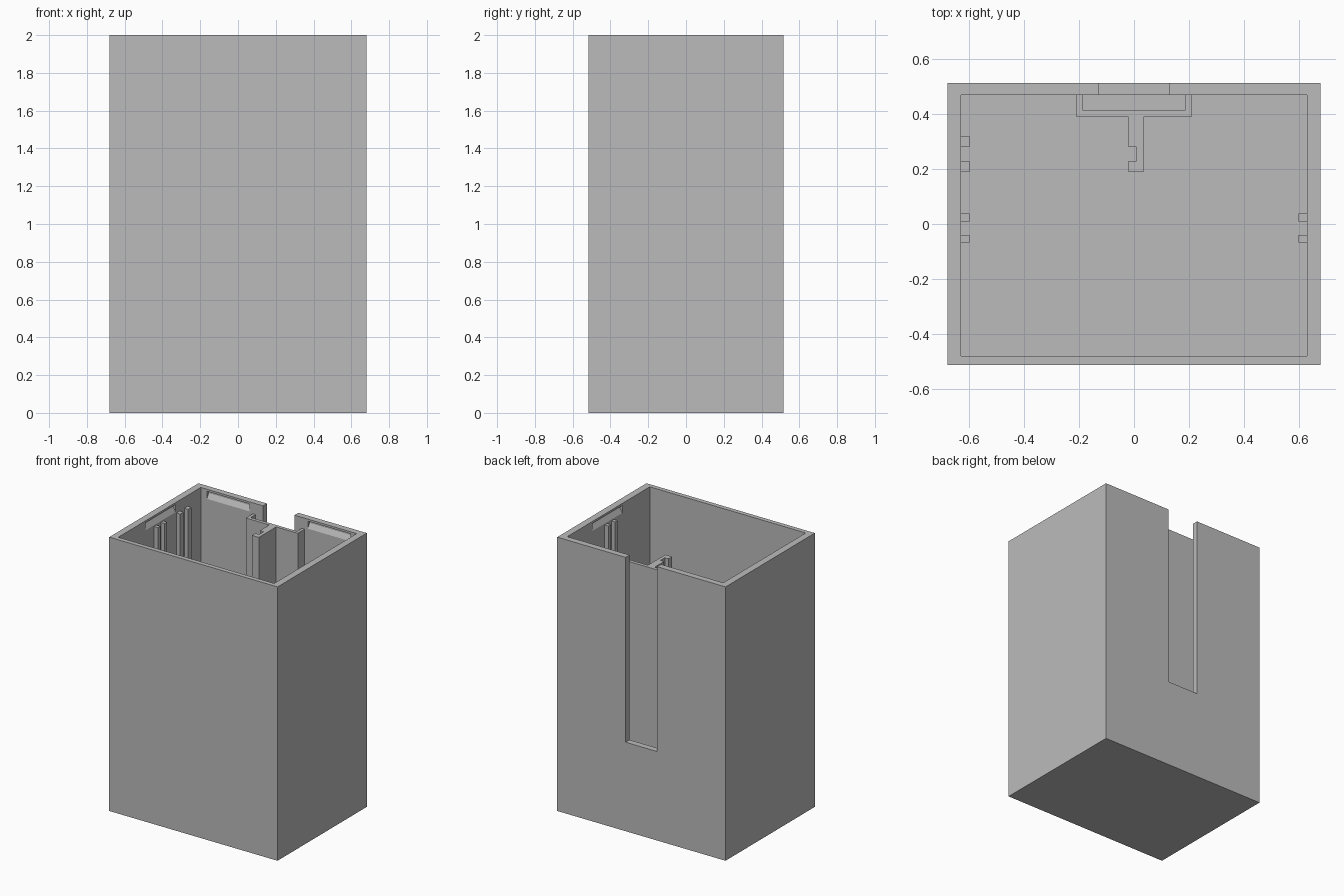
import bpy, bmesh
from mathutils import Vector

if "Cube" in bpy.data.objects:
    bpy.data.objects.remove(bpy.data.objects["Cube"], do_unlink=True)

grey = bpy.data.materials.new("plain_grey")
grey.use_nodes = True
colour = (0.5, 0.5, 0.5, 1)
grey.diffuse_color = colour
grey.node_tree.nodes["Principled BSDF"].inputs["Base Color"].default_value = colour

FLOOR, RIB_TOP, HEIGHT = 0.04, 1.92, 2.0


def prism(name, points, along):
    """Extrude a flat outline of 3D points along a vector."""
    bm = bmesh.new()
    face = bm.faces.new([bm.verts.new(p) for p in points])
    out = bmesh.ops.extrude_face_region(bm, geom=[face])
    moved = [g for g in out["geom"] if isinstance(g, bmesh.types.BMVert)]
    bmesh.ops.translate(bm, verts=moved, vec=Vector(along))
    bmesh.ops.recalc_face_normals(bm, faces=bm.faces)
    mesh = bpy.data.meshes.new(name)
    bm.to_mesh(mesh)
    bm.free()
    mesh.materials.append(grey)
    obj = bpy.data.objects.new(name, mesh)
    bpy.context.collection.objects.link(obj)
    return obj


def box(name, x0, x1, y0, y1, z0, z1):
    outline = [(x0, y0, z0), (x1, y0, z0), (x1, y1, z0), (x0, y1, z0)]
    return prism(name, outline, (0, 0, z1 - z0))


# Open-topped case: outer block, cavity and rear slot
case = box("case", -0.68, 0.68, -0.515, 0.515, 0, HEIGHT)
cutters = [box("cavity", -0.63, 0.63, -0.482, 0.47, FLOOR, 2.2),
           box("rear_slot", -0.127, 0.127, 0.44, 0.6, 0.65, 2.2)]

# Snap grooves just below the rim, as (distance into wall, height)
groove = [(-0.02, 1.93), (0, 1.93), (0.02, 1.965), (0.02, 1.985), (-0.02, 1.985)]
for side in (-1, 1):
    cutters.append(prism("side_groove", [(side * (0.63 + d), -0.165, z) for d, z in groove],
                         (0, 0.345, 0)))
    cutters.append(prism("rear_groove", [(side * 0.235, 0.47 + d, z) for d, z in groove],
                         (side * 0.345, 0, 0)))

for cutter in cutters:
    mod = case.modifiers.new(cutter.name, "BOOLEAN")
    mod.operation, mod.solver, mod.object = "DIFFERENCE", "EXACT", cutter
    cutter.hide_render = True
graph = bpy.context.evaluated_depsgraph_get()
cut_mesh = bpy.data.meshes.new_from_object(case.evaluated_get(graph))
case.modifiers.clear()
case.data = cut_mesh
for cutter in cutters:
    bpy.data.objects.remove(cutter, do_unlink=True)

# Rear holder: pocket behind the slot with a grooved stem
holder = [(-0.21, 0.47), (-0.21, 0.39), (-0.02, 0.39), (-0.02, 0.28), (0.01, 0.28),
          (0.01, 0.23), (-0.02, 0.23), (-0.02, 0.19), (0.035, 0.19), (0.035, 0.39),
          (0.21, 0.39), (0.21, 0.47), (0.187, 0.47), (0.187, 0.415),
          (-0.187, 0.415), (-0.187, 0.47)]
prism("rear_holder", [(x, y, FLOOR) for x, y in holder], (0, 0, RIB_TOP - FLOOR))

# Vertical guide ribs on the side walls
for y0, y1 in ((-0.068, -0.04), (0.01, 0.038)):
    box("left_guide_rib", 0.6, 0.63, y0, y1, FLOOR, RIB_TOP)
    box("right_guide_rib", -0.63, -0.6, y0, y1, FLOOR, RIB_TOP)
for y0, y1 in ((0.19, 0.23), (0.28, 0.32)):
    box("right_board_rib", -0.63, -0.6, y0, y1, FLOOR, RIB_TOP)
